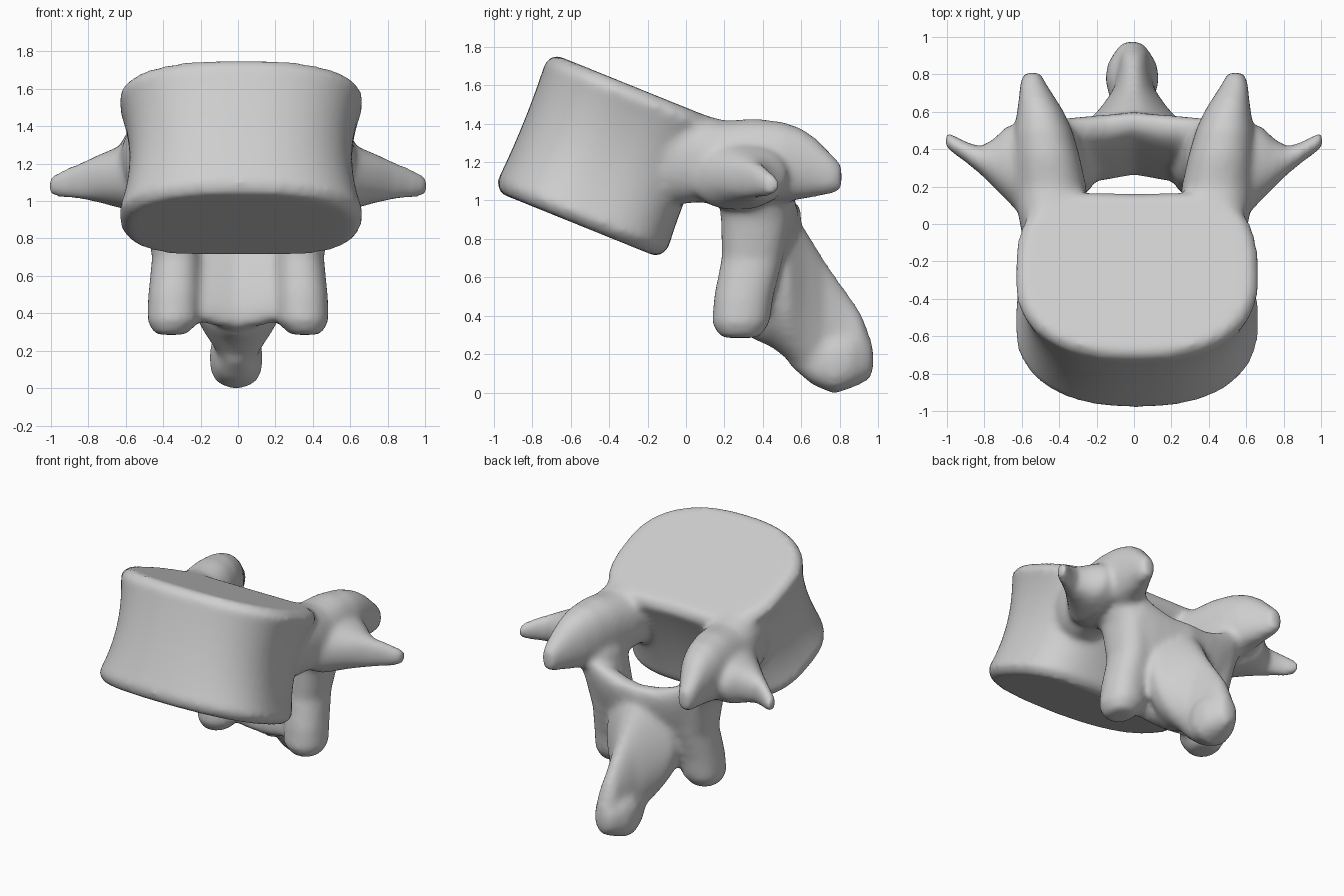
import bpy, bmesh
from math import sin, cos, pi, radians, copysign
from mathutils import Matrix, Vector

if "Cube" in bpy.data.objects:
    bpy.data.objects.remove(bpy.data.objects["Cube"], do_unlink=True)

bone = bpy.data.materials.new("bone_grey")
bone.use_nodes = True
grey = (0.62, 0.62, 0.62, 1)
bone.diffuse_color = grey
bone.node_tree.nodes["Principled BSDF"].inputs["Base Color"].default_value = grey

SIDES = 48
parts = []


def super_ring(power):
    """Unit rounded-square outline."""
    angles = [2 * pi * k / SIDES for k in range(SIDES)]
    return [[copysign(abs(f) ** (2 / power), f) for f in (cos(a), sin(a))] for a in angles]


def skin(name, rings, matrix=Matrix()):
    """Closed surface through a list of rings."""
    bm = bmesh.new()
    loops = [[bm.verts.new(matrix @ Vector(p)) for p in r] for r in rings]
    for low, high in zip(loops, loops[1:]):
        for k in range(SIDES):
            n = (k + 1) % SIDES
            bm.faces.new((low[k], low[n], high[n], high[k]))
    bm.faces.new(loops[0])
    bm.faces.new(loops[-1])
    bmesh.ops.recalc_face_normals(bm, faces=bm.faces)
    mesh = bpy.data.meshes.new(name)
    bm.to_mesh(mesh)
    bm.free()
    mesh.materials.append(bone)
    obj = bpy.data.objects.new(name, mesh)
    bpy.context.collection.objects.link(obj)
    parts.append(obj)


def limb(name, axis, stations, side=1, shear=0, power=2.2):
    """Loft of ellipses square to one axis; station = centre and two radii."""
    i, j = [k for k in range(3) if k != axis]
    rings = []
    for *centre, ra, rb in stations:
        ring = []
        for u, v in super_ring(power):
            p = list(centre)
            p[i] += ra * u + shear * rb * v
            p[j] += rb * v
            p[0] *= side
            ring.append(p)
        rings.append(ring)
    skin(name, rings)


# Tilted drum-shaped body: round front, hollowed back edge, pinched waist
outline = [back if back[1] > 0 else front
           for front, back in zip(super_ring(2.35), super_ring(2.8))]
steps = [k / 4 for k in range(-4, 5)]
levels = [(-0.39, -1, 0.93)] + [(0.335 * t, t, 1) for t in steps] + [(0.385, 1, 0.93)]
body_rings = []
for h, t, rim in levels:
    pinch = 1 - t * t
    width = rim * (0.655 - 0.06 * pinch)
    front = rim * (0.475 - 0.012 * pinch)
    rear = rim * (0.555 + 0.03 * t - 0.02 * pinch)
    hollow = 0.07 + 0.025 * t
    body_rings.append([(width * u,
                        front * v if v < 0 else v * (rear - hollow * (1 - u * u) ** 1.5), h)
                       for u, v in outline])
skin("body", body_rings,
     Matrix.Translation((0.015, -0.415, 1.235)) @ Matrix.Rotation(radians(-22), 4, 'X'))

for side, word in ((1, "left"), (-1, "right")):
    # Bridge from the body, running on into the upper joint process
    limb(word + "_upper_process", 1, (
        (0.41, -0.20, 1.22, 0.14, 0.20), (0.42, -0.05, 1.225, 0.18, 0.245),
        (0.435, 0.08, 1.22, 0.19, 0.23), (0.445, 0.20, 1.20, 0.19, 0.215),
        (0.465, 0.36, 1.21, 0.175, 0.215), (0.485, 0.50, 1.20, 0.155, 0.21),
        (0.50, 0.60, 1.19, 0.125, 0.185), (0.52, 0.68, 1.17, 0.095, 0.15),
        (0.54, 0.75, 1.14, 0.07, 0.11), (0.545, 0.81, 1.12, 0.045, 0.07)), side)
    # Side wing tapering to a blunt tip
    limb(word + "_wing", 0, (
        (0.45, 0.22, 1.15, 0.20, 0.19), (0.58, 0.27, 1.13, 0.25, 0.18),
        (0.68, 0.325, 1.125, 0.20, 0.15), (0.75, 0.325, 1.12, 0.13, 0.125),
        (0.82, 0.34, 1.11, 0.075, 0.105), (0.90, 0.385, 1.10, 0.055, 0.085),
        (0.97, 0.43, 1.085, 0.05, 0.065), (1.01, 0.45, 1.08, 0.04, 0.045)), side)
    # Lower joint process
    limb(word + "_lower_process", 2, (
        (0.36, 0.28, 0.285, 0.085, 0.10), (0.345, 0.285, 0.36, 0.14, 0.15),
        (0.34, 0.30, 0.50, 0.14, 0.155), (0.33, 0.345, 0.70, 0.13, 0.16),
        (0.37, 0.36, 0.90, 0.125, 0.18), (0.43, 0.36, 1.10, 0.15, 0.19),
        (0.46, 0.37, 1.28, 0.09, 0.12)), side)
    # Sloping plate closing the back of the canal
    limb(word + "_arch_plate", 0, (
        (-0.03, 0.435, 0.65, 0.095, 0.34), (0.15, 0.41, 0.67, 0.11, 0.33),
        (0.28, 0.40, 0.71, 0.11, 0.33), (0.40, 0.395, 0.77, 0.10, 0.33)),
        side, shear=0.35, power=2.7)

# Rear fin sloping down and back, flaring into the arch
limb("rear_fin", 1, (
    (0, 0.34, 0.36, 0.08, 0.08), (0, 0.44, 0.57, 0.27, 0.33),
    (0, 0.53, 0.57, 0.27, 0.40), (0, 0.62, 0.47, 0.18, 0.38),
    (0, 0.72, 0.35, 0.11, 0.34), (0, 0.82, 0.28, 0.085, 0.27),
    (0, 0.91, 0.23, 0.08, 0.19), (0, 0.97, 0.17, 0.045, 0.09)), power=1.8)
# Knob at the end of the fin
limb("fin_knob", 1, (
    (-0.01, 0.54, 0.22, 0.06, 0.08), (-0.01, 0.66, 0.17, 0.115, 0.13),
    (-0.01, 0.77, 0.16, 0.145, 0.165), (-0.01, 0.86, 0.17, 0.13, 0.145),
    (-0.01, 0.94, 0.17, 0.08, 0.10), (-0.01, 0.975, 0.17, 0.045, 0.06)), power=2.5)

# Fuse all parts into one softly blended bone
bpy.ops.object.select_all(action='DESELECT')
for obj in parts:
    obj.select_set(True)
bpy.context.view_layer.objects.active = parts[0]
bpy.ops.object.join()
vertebra = bpy.context.view_layer.objects.active
vertebra.name = "vertebra"
fuse = vertebra.modifiers.new("fuse", 'REMESH')
fuse.mode = 'VOXEL'
fuse.voxel_size = 0.02
fuse.use_smooth_shade = True
soften = vertebra.modifiers.new("soften", 'SMOOTH')
soften.factor = 0.5
soften.iterations = 14
bpy.ops.object.shade_smooth()
